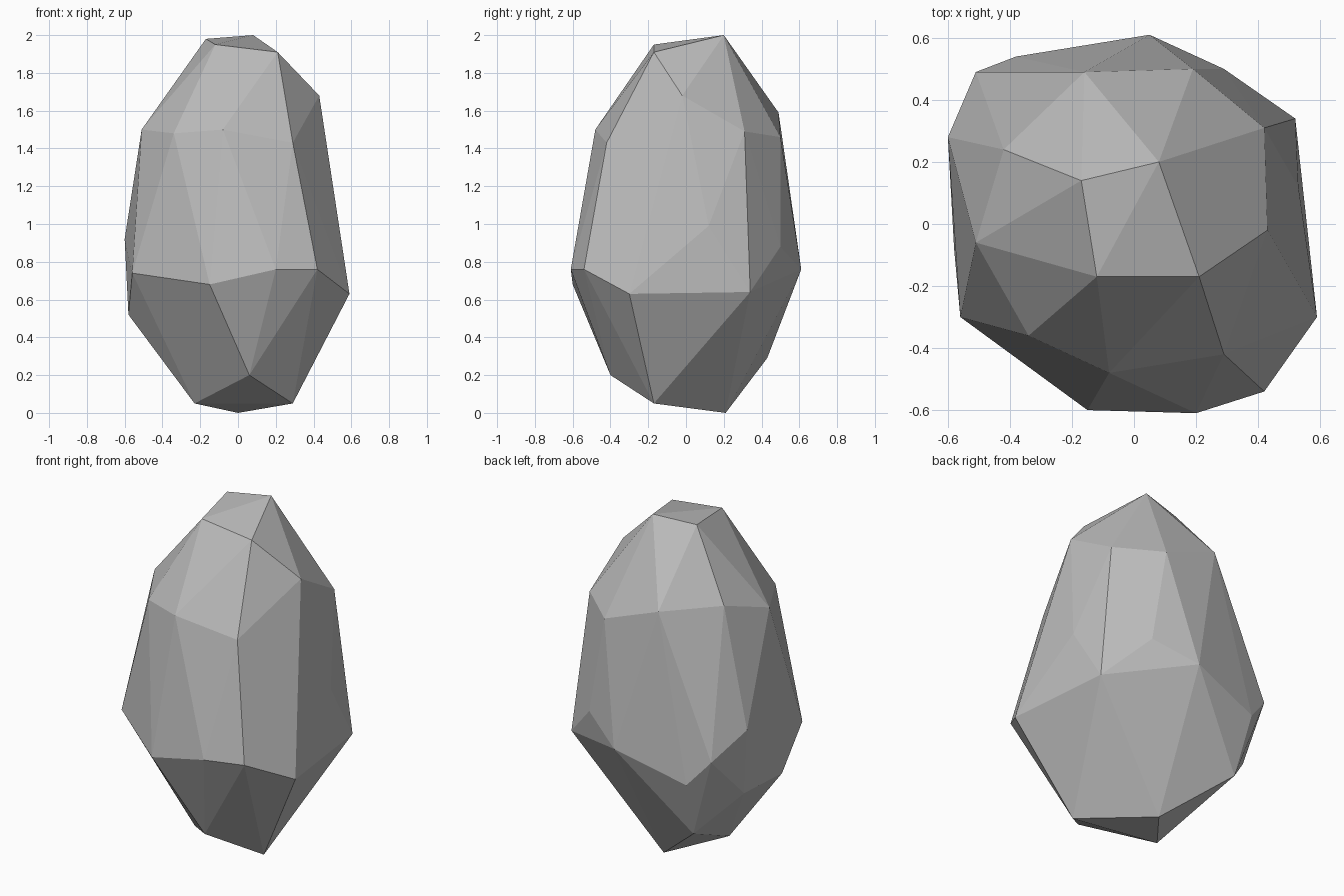
import bpy
import bmesh

# Remove only the default object
default_object = bpy.data.objects.get("Cube")
if default_object is not None:
    bpy.data.objects.remove(default_object, do_unlink=True)


def make_material(name, color):
    """Create a plain matte material with one flat colour."""
    material = bpy.data.materials.new(name)
    material.use_nodes = True
    material.diffuse_color = color
    shader = material.node_tree.nodes.get("Principled BSDF")
    shader.inputs["Base Color"].default_value = color
    shader.inputs["Roughness"].default_value = 1
    return material


def make_hull(name, rings, material):
    """Wrap rings of corner points in a faceted convex skin."""
    mesh = bpy.data.meshes.new(name)
    bm = bmesh.new()
    for ring in rings:
        for corner in ring:
            bm.verts.new(corner)
    result = bmesh.ops.convex_hull(bm, input=list(bm.verts))
    spare = {item for item in result["geom_interior"] + result["geom_unused"]
             if isinstance(item, bmesh.types.BMVert)}
    bmesh.ops.delete(bm, geom=list(spare), context="VERTS")
    bmesh.ops.recalc_face_normals(bm, faces=list(bm.faces))
    for face in bm.faces:
        face.smooth = False
    bm.to_mesh(mesh)
    bm.free()
    mesh.materials.append(material)
    rock = bpy.data.objects.new(name, mesh)
    bpy.context.collection.objects.link(rock)
    return rock


# Flat crown of the rock
crown = [(-.17, .14, 1.98), (.08, .2, 2), (.21, -.17, 1.91), (-.12, -.17, 1.95)]

# Shoulder corners, where the sides break towards the crown
shoulder = [(-.42, .24, 1.6), (-.51, -.06, 1.5), (-.34, -.36, 1.48),
            (-.08, -.48, 1.5), (.29, -.42, 1.43), (.43, -.02, 1.68),
            (.42, .31, 1.49), (.19, .5, 1.46), (-.16, .49, 1.59)]

# Widest corners around the belly
belly = [(-.6, .28, .92), (-.56, -.3, .74), (-.15, -.6, .68), (.2, -.61, .76),
         (.42, -.54, .76), (.59, -.3, .63), (.53, .12, .99), (.52, .34, .64),
         (.29, .5, .88), (.05, .61, .76), (-.38, .54, .63), (-.51, .49, .78)]

# Lower corners and the narrow foot
foot = [(-.58, -.08, .52), (-.56, .25, .52), (-.35, .43, .29),
        (.06, -.4, .2), (.29, -.17, .05), (-.23, -.08, .05), (0, .21, 0)]

stone_grey = make_material("stone_grey", (.5, .5, .5, 1))
make_hull("rock", [crown, shoulder, belly, foot], stone_grey)
